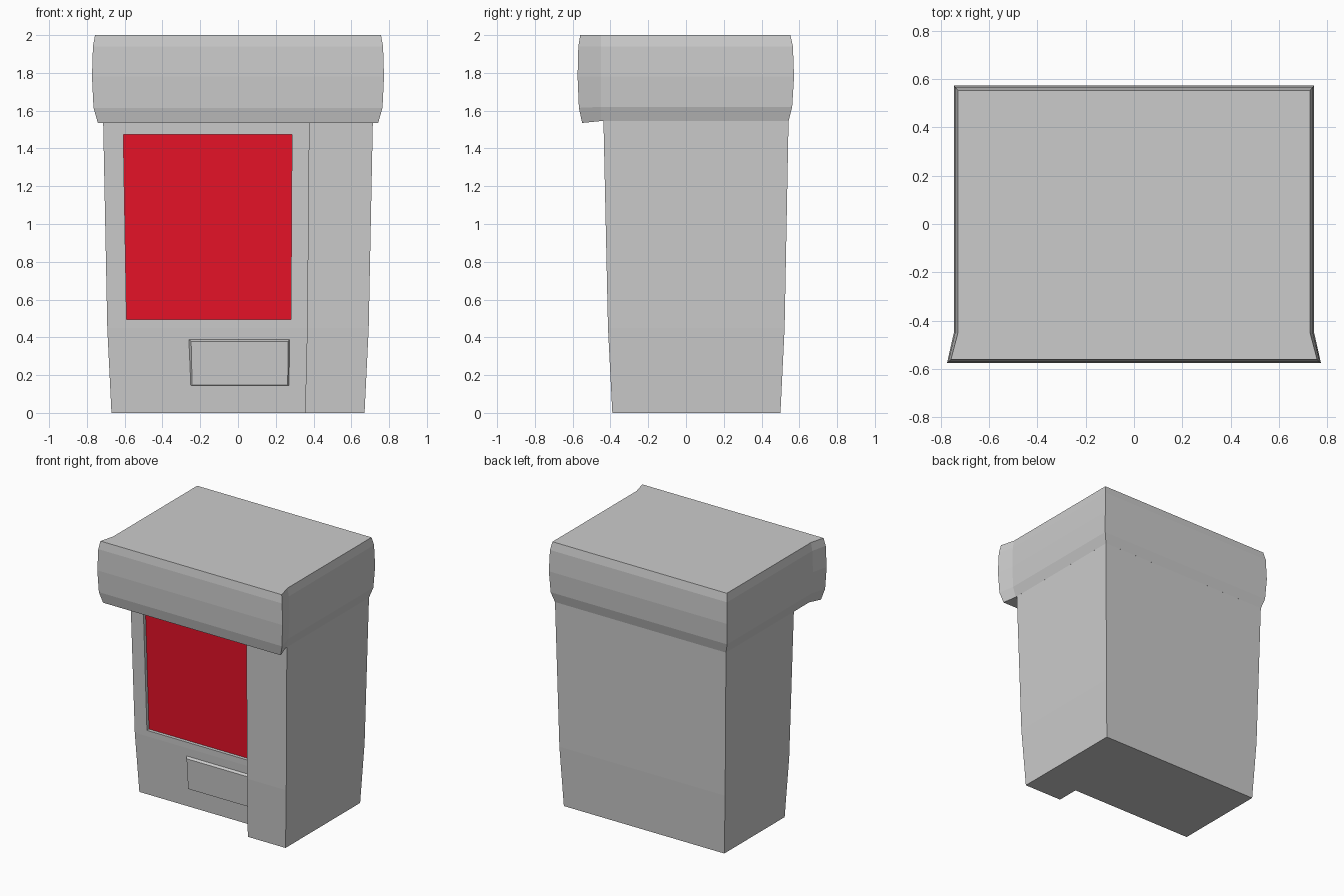
import bpy, bmesh

cube = bpy.data.objects.get("Cube")
if cube:
    bpy.data.objects.remove(cube, do_unlink=True)


def make_material(name, rgb):
    mat = bpy.data.materials.new(name)
    mat.use_nodes = True
    mat.diffuse_color = (*rgb, 1)
    mat.node_tree.nodes["Principled BSDF"].inputs["Base Color"].default_value = (*rgb, 1)
    return mat


grey = make_material("casing_grey", (0.6, 0.6, 0.6))
red = make_material("panel_red", (0.8, 0.006, 0.021))


def loft(name, rings, mat):
    """Closed solid through rings of equal point count, capped at both ends."""
    bm = bmesh.new()
    loops = [[bm.verts.new(p) for p in ring] for ring in rings]
    for low, high in zip(loops, loops[1:]):
        for i in range(len(low)):
            j = (i + 1) % len(low)
            bm.faces.new((low[i], low[j], high[j], high[i]))
    bm.faces.new(loops[0])
    bm.faces.new(loops[-1])
    bmesh.ops.recalc_face_normals(bm, faces=bm.faces)
    mesh = bpy.data.meshes.new(name)
    bm.to_mesh(mesh)
    bm.free()
    mesh.materials.append(mat)
    obj = bpy.data.objects.new(name, mesh)
    bpy.context.collection.objects.link(obj)
    return obj


# Tapered body with a recessed front beside a column
def body_ring(z, half, back, front, recess, split):
    return [(-half, back, z), (half, back, z), (half, front, z),
            (split, front, z), (split, recess, z), (-half, recess, z)]


body = loft("body", [
    body_ring(0, 0.67, 0.50, -0.39, -0.22, 0.355),
    body_ring(0.45, 0.692, 0.522, -0.413, -0.243, 0.366),
    body_ring(1.55, 0.714, 0.543, -0.437, -0.267, 0.376),
], grey)


# Bulging lid, flared toward the front
def lid_ring(z, half, flare, back, front, drop=0):
    return [(-half, back, z), (half, back, z), (half, -0.45, z),
            (flare, front, z - drop), (-flare, front, z - drop), (-half, -0.45, z)]


lid = loft("lid", [
    lid_ring(1.545, 0.714, 0.742, 0.543, -0.55, 0.01),
    lid_ring(1.62, 0.737, 0.765, 0.562, -0.567, 0.005),
    lid_ring(1.78, 0.745, 0.773, 0.572, -0.574),
    lid_ring(1.94, 0.74, 0.768, 0.566, -0.57),
    lid_ring(2.0, 0.728, 0.757, 0.553, -0.56),
], grey)


def front_y(z):
    """Depth of the sloping recessed front at a height."""
    if z < 0.45:
        return -0.22 - 0.023 * z / 0.45
    return -0.243 - 0.024 * (z - 0.45) / 1.1


def front_rect(left, right, bottom, top, offset, lean=0):
    """Rectangle parallel to the recessed front; lean widens its top."""
    return [(x, front_y(z) + offset, z) for x, z in (
        (left, bottom), (right, bottom), (right + lean / 3, top), (left - lean, top))]


# Sunken red panel
panel = (-0.59, 0.28, 0.495, 1.473)
cutter = loft("panel_cutter", [front_rect(*panel, -0.05, 0.017),
                               front_rect(*panel, 0.03, 0.017)], grey)
cutter.hide_render = True
cutter.hide_viewport = True
cut = body.modifiers.new("panel_recess", "BOOLEAN")
cut.operation = "DIFFERENCE"
cut.solver = "EXACT"
cut.object = cutter
loft("red_panel", [front_rect(*panel, 0.025, 0.017),
                   front_rect(*panel, 0.032, 0.017)], red)

# Delivery flap with chamfered top and sides
loft("flap", [front_rect(-0.25, 0.27, 0.145, 0.388, 0.01, 0.01),
              front_rect(-0.25, 0.27, 0.145, 0.388, 0, 0.01),
              front_rect(-0.243, 0.263, 0.147, 0.378, -0.02, 0.005)], grey)
